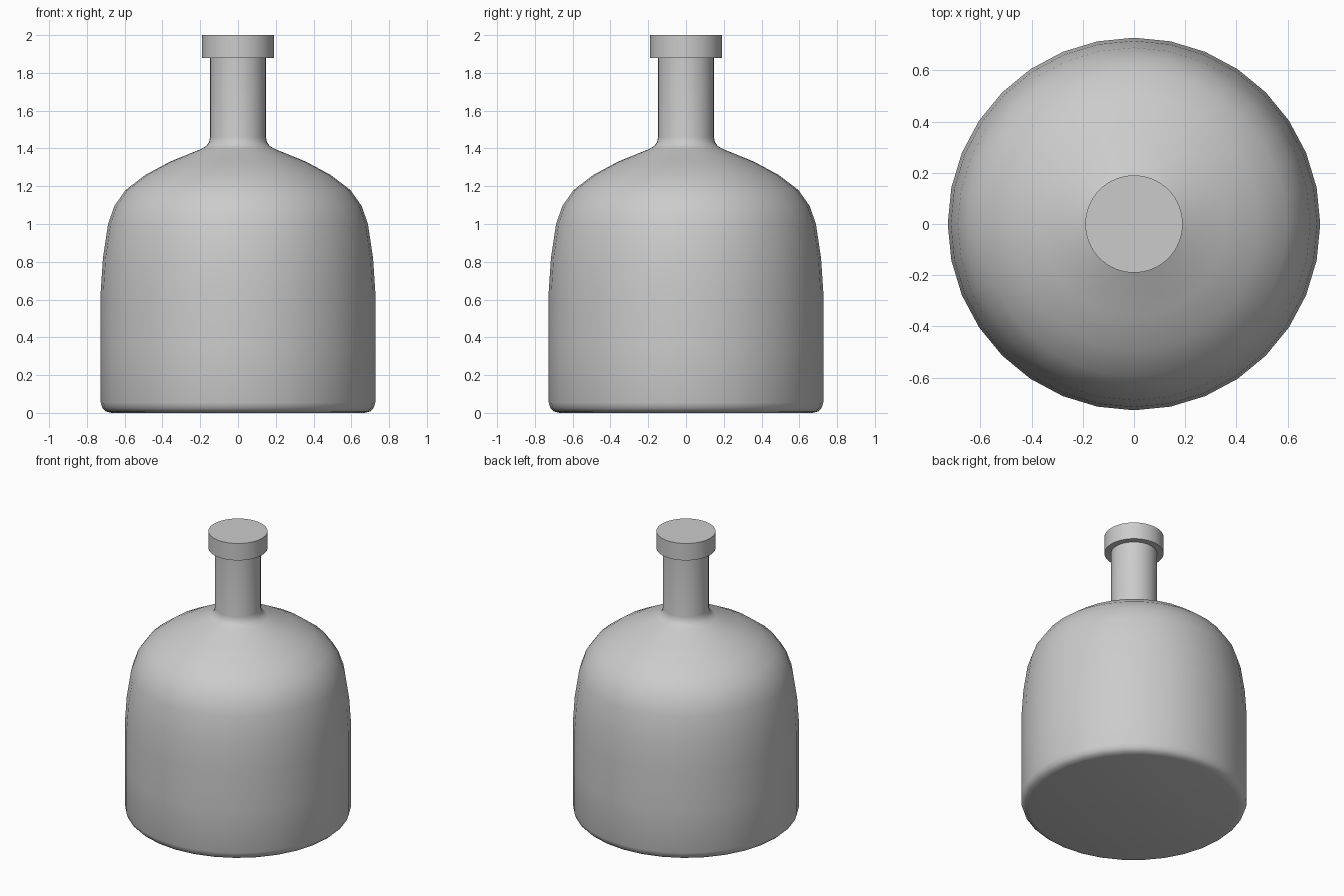
import bpy
import math

cube = bpy.data.objects.get("Cube")
if cube:
    bpy.data.objects.remove(cube, do_unlink=True)

grey = bpy.data.materials.new("plain grey")
grey.use_nodes = True
COLOUR = (0.6, 0.6, 0.6, 1)
grey.diffuse_color = COLOUR
grey.node_tree.nodes["Principled BSDF"].inputs["Base Color"].default_value = COLOUR


def lathe(name, profile, sides, sharp_angle):
    """Spin a (radius, height) profile about z and close both ends."""
    verts, faces = [], []
    for r, z in profile:
        for i in range(sides):
            a = math.tau * i / sides
            verts.append((r * math.cos(a), r * math.sin(a), z))
    for k in range(len(profile) - 1):
        for i in range(sides):
            j = (i + 1) % sides
            low, high = k * sides, (k + 1) * sides
            faces.append((low + i, low + j, high + j, high + i))
    faces.append(tuple(reversed(range(sides))))
    faces.append(tuple(range(len(verts) - sides, len(verts))))
    mesh = bpy.data.meshes.new(name)
    mesh.from_pydata(verts, [], faces)
    mesh.materials.append(grey)
    obj = bpy.data.objects.new(name, mesh)
    bpy.context.collection.objects.link(obj)
    bpy.ops.object.select_all(action='DESELECT')
    obj.select_set(True)
    bpy.context.view_layer.objects.active = obj
    bpy.ops.object.shade_smooth_by_angle(angle=math.radians(sharp_angle))
    return obj


# Bottle: rounded foot, straight wall, domed shoulder, flared neck root, neck
bottle_profile = [
    (0.67, 0.0), (0.70, 0.008), (0.718, 0.025), (0.727, 0.055),
    (0.727, 0.35), (0.727, 0.64), (0.715, 0.82), (0.688, 1.0),
    (0.655, 1.095), (0.595, 1.18), (0.49, 1.26), (0.36, 1.33),
    (0.195, 1.397), (0.168, 1.413), (0.153, 1.435), (0.148, 1.46),
    (0.148, 1.89),
]
lathe("bottle_body", bottle_profile, 32, 40)

# Stopper: plain disc with crisp rims
lathe("stopper", [(0.19, 1.88), (0.19, 2.0)], 64, 30)
